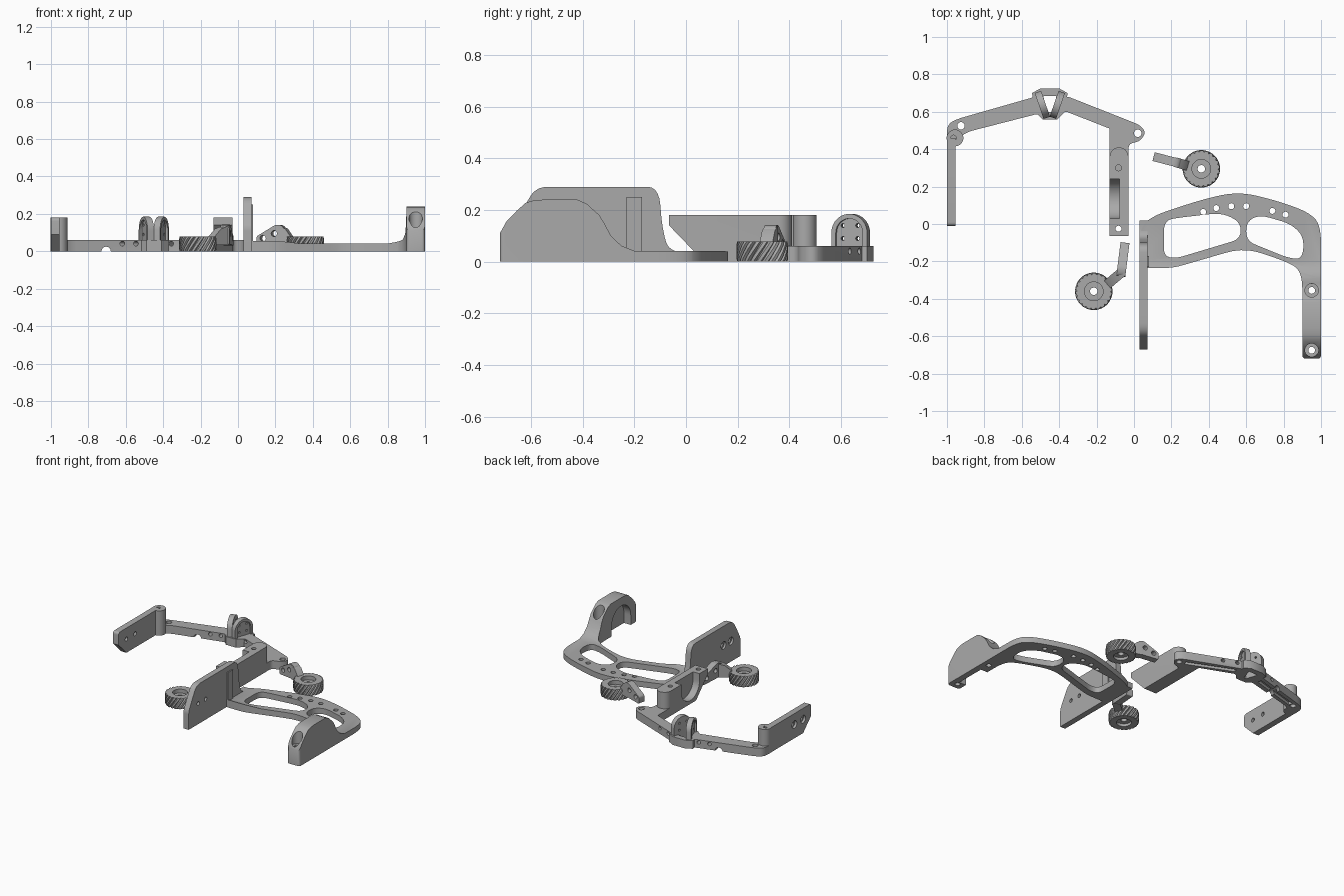
import bpy, bmesh, math
from mathutils import Matrix, Vector

if "Cube" in bpy.data.objects:
    bpy.data.objects.remove(bpy.data.objects["Cube"])

grey = bpy.data.materials.new("plain grey")
grey.diffuse_color = (0.4, 0.4, 0.4, 1)
grey.use_nodes = True
grey.node_tree.nodes["Principled BSDF"].inputs["Base Color"].default_value = grey.diffuse_color

AXES = {'x': lambda a, b, t: (t, a, b), 'y': lambda a, b, t: (a, t, b), 'z': lambda a, b, t: (a, b, t)}


def finish(name, bm, mat=None):
    bmesh.ops.recalc_face_normals(bm, faces=bm.faces)
    me = bpy.data.meshes.new(name)
    bm.to_mesh(me)
    bm.free()
    if mat:
        me.transform(mat)
    me.materials.append(grey)
    ob = bpy.data.objects.new(name, me)
    bpy.context.collection.objects.link(ob)
    return ob


def prism(name, pts, lo, hi, axis='z', mat=None):
    """Extrude a flat outline along an axis."""
    bm = bmesh.new()
    f = AXES[axis]
    low = [bm.verts.new(f(a, b, lo)) for a, b in pts]
    top = [bm.verts.new(f(a, b, hi)) for a, b in pts]
    bm.faces.new(low)
    bm.faces.new(top)
    n = len(pts)
    for i in range(n):
        j = (i + 1) % n
        bm.faces.new((low[i], low[j], top[j], top[i]))
    return finish(name, bm, mat)


def circle(a, b, r, n=28):
    return [(a + r * math.cos(2 * math.pi * i / n), b + r * math.sin(2 * math.pi * i / n)) for i in range(n)]


def arch(a, r, base, spring, n=20):
    """Door-shaped outline: straight sides with a round end."""
    s = 1 if spring > base else -1
    arc = [(a + r * math.cos(math.pi * i / n), spring + s * r * math.sin(math.pi * i / n)) for i in range(n + 1)]
    return [(a + r, base)] + arc + [(a - r, base)]


def rounded(pts, n=5):
    """Fillet each corner given as (x, y, radius)."""
    out = []
    for i, p in enumerate(pts):
        c = Vector(p[:2])
        r = p[2] if len(p) > 2 else 0
        if not r:
            out.append(tuple(c))
            continue
        d0, d1 = Vector(pts[i - 1][:2]) - c, Vector(pts[(i + 1) % len(pts)][:2]) - c
        a, b = c + d0.normalized() * min(r, d0.length * .48), c + d1.normalized() * min(r, d1.length * .48)
        for k in range(n + 1):
            t = k / n
            out.append(tuple(a * (1 - t) ** 2 + c * 2 * t * (1 - t) + b * t * t))
    return out


def boolean(ob, cutter, op='DIFFERENCE'):
    m = ob.modifiers.new("cut", 'BOOLEAN')
    m.operation, m.solver, m.object = op, 'EXACT', cutter
    bpy.context.view_layer.objects.active = ob
    bpy.ops.object.modifier_apply(modifier=m.name)
    bpy.data.objects.remove(cutter)


def cut(ob, pts, lo, hi, axis='z', mat=None):
    boolean(ob, prism("cutter", pts, lo, hi, axis, mat))


# ---- large arched frame: plan outline trimmed by the side profile of its arm
plan = rounded([(.03, -.235, .01), (.03, -.01, .1), (.12, .05, .05), (.36, .13, .1), (.56, .175, .15),
                (.78, .12, .1), (.94, .06, .08), (1, -.01, .1), (1, -.72, .02), (.9, -.72, .02),
                (.9, -.25, .1), (.81, -.2, .06), (.59, -.125, .1), (.21, -.235, .05)])
arm_side = [(-.73, -.0), (-.72, .11), (-.695, .155), (-.655, .197), (-.62, .228), (-.59, .237), (-.555, .24),
            (-.42, .24), (-.385, .225), (-.335, .18), (-.315, .147), (-.29, .1), (-.25, .062), (-.2, .042),
            (.3, .04), (.3, 0)]
frame = prism("arched_frame", plan, 0, .3)
boolean(frame, prism("trim", arm_side, 0, 1.2, 'x'), 'INTERSECT')
windows = [[(.16, .02, .06), (.25, .035, .05), (.47, .06, .06), (.57, .01, .05), (.57, -.08, .05),
            (.22, -.185, .05), (.16, -.17, .04)],
           [(.6, .01, .05), (.67, .05, .06), (.84, 0, .05), (.91, -.07, .06), (.9, -.19, .06),
            (.82, -.18, .05), (.6, -.09, .05)]]
for w in windows:
    cut(frame, rounded(w), -.1, .5)
for x, y in [(.37, .065), (.44, .085), (.52, .095), (.6, .095), (.74, .07), (.81, .05)]:
    cut(frame, circle(x, y, .016, 16), -.1, .5)
# arm screw holes with counterbores, and the arched pocket on its inner side
for y in (-.355, -.675):
    cut(frame, circle(.95, y, .018, 16), -.1, .5)
    cut(frame, circle(.95, y, .036), .12, .5)
cut(frame, arch(-.54, .11, -.1, .07), .85, .955, 'x')

# ---- tall side plate of the large frame
side = prism("tall_side_plate", rounded([(-.67, 0), (-.67, .13, .02), (-.625, .215, .03), (-.58, .29, .1),
             (-.48, .29), (-.2, .29), (-.105, .29, .13), (-.093, .143, .04), (-.07, .04, .08), (.02, .04), (.02, 0)]),
             .03, .072, 'x')
for y in (-.56, -.475):
    cut(side, circle(y, .15, .014, 16), 0, .2, 'x')
    cut(side, circle(y, .15, .028, 20), 0, .045, 'x')
prism("side_plate_rib", [(-.23, .03), (-.17, .03), (-.17, .25), (-.23, .25)], .06, .08, 'x')

# ---- small frame: angled bar with a central hub
bar = prism("angled_bar", rounded([(-1, .44), (-1, .53, .06), (-.95, .56, .04), (-.53, .68), (-.35, .68),
            (.03, .53, .03), (.065, .49, .04), (.03, .44, .04), (-.03, .43, .03), (-.03, .36), (-.13, .36),
            (-.13, .51), (-.36, .6), (-.53, .585), (-.9, .49, .04), (-.955, .44)]), 0, .06)
hub = prism("hub_base", [(-.545, .7), (-.5, .725), (-.4, .725), (-.355, .7), (-.37, .6), (-.41, .56),
            (-.49, .56), (-.53, .6)], 0, .06)
for ob in (bar, hub):
    cut(ob, [(-.485, .685), (-.415, .685), (-.432, .6), (-.468, .6)], -.1, .2)
for x, y in [(.02, .485), (-.925, .525)]:
    cut(bar, circle(x, y, .02, 16), -.1, .2)


def along(p, q):
    d = Vector(q) - Vector(p)
    return d.length, Matrix.Translation((*p, 0)) @ Matrix.Rotation(math.atan2(d.y, d.x), 4, 'Z')


# underside channels, cross holes and a small notch
for p, q, holes in [((-.9, .53), (-.55, .63), (.28, .355)), ((-.34, .638), (-.02, .5), (.0, .1))]:
    length, m = along(p, q)
    cut(bar, [(0, -.015), (length, -.015), (length, .015), (0, .015)], -.1, .022, 'z', m)
    for u in holes:
        cut(bar, circle(u, .041, .013, 14), -.15, .15, 'y', m)
cut(bar, circle(-.705, .0, .025, 16), .4, .75, 'y')

# hub tabs, splayed in a V
for name, x, ang, s in [("left", -.49, -71, -1), ("right", -.41, -109, 1)]:
    m = Matrix.Translation((x, .637, 0)) @ Matrix.Rotation(math.radians(ang), 4, 'Z')
    tab = prism(name + "_hub_tab", arch(0, .073, 0, .112), -.018, .018, 'y', m)
    cut(tab, arch(0, .055, .055, .112), min(s * .006, s * .1), max(s * .006, s * .1), 'y', m)
    for u, z in [(-.03, .09), (.03, .09), (-.03, .14), (.03, .14)]:
        cut(tab, circle(u, z, .008, 10), -.1, .1, 'y', m)

# left plate with round post
left = prism("left_plate", rounded([(-.01, .18, .02), (-.01, .09), (.08, 0), (.46, 0), (.46, .18)]), -1, -.955, 'x')
for y in (.08, .18):
    cut(left, circle(y, .1, .015, 16), -1.1, -.9, 'x')
    cut(left, circle(y, .1, .028, 20), -1.1, -.982, 'x')
post = prism("left_post", circle(-.957, .46, .045), 0, .18)
cut(post, circle(-.965, .46, .015, 16), .1, .3)

# right plate with rounded rear end and a scooped pocket
block_plan = [(-.13, -.07)] + [(-.03, -.07)] + [(-.08 + .05 * math.cos(math.pi * i / 16),
              .36 + .05 * math.sin(math.pi * i / 16)) for i in range(17)]
right = prism("right_plate", block_plan, 0, .18)
boolean(right, prism("trim", [(-.065, .25), (-.065, .14), (.07, 0), (.5, 0), (.5, .25)], -.2, .1, 'x'), 'INTERSECT')
cut(right, arch(.135, .105, .3, .13), -.2, -.078, 'x')
cut(right, circle(-.083, .3, .016, 16), .08, .3)
cut(right, circle(-.083, -.025, .016, 16), -.1, .3)


# ---- thumb wheels with slanted tread
def wheel(name, x, y):
    bm = bmesh.new()
    n, layers, rings = 88, 6, []
    for k in range(layers + 1):
        ring = []
        for i in range(n):
            a = 2 * math.pi * i / n + .55 * k / layers
            r = .089 if i % 4 == 0 else .1
            if k in (0, layers):
                r = min(r, .097)
            ring.append(bm.verts.new((x + r * math.cos(a), y + r * math.sin(a), .078 * k / layers)))
        rings.append(ring)
    for lo, hi in zip(rings, rings[1:]):
        for i in range(n):
            j = (i + 1) % n
            bm.faces.new((lo[i], lo[j], hi[j], hi[i]))
    bm.faces.new(rings[0])
    bm.faces.new(rings[-1])
    ob = finish(name, bm)
    cut(ob, circle(x, y, .02, 20), -.1, .2)
    cut(ob, circle(x, y, .05), .05, .2)
    cut(ob, circle(x, y, .05), -.1, .02)


def link(name, tip, knee, root):
    """Sloped plate with two holes, plus a stub running to the wheel."""
    length, m = along(tip, knee)
    plate = prism(name + "_plate", rounded([(0, .03, .01), (0, .08, .01), (length * .85, .145, .02),
                  (length + .02, .135, .02), (length + .02, .04)]), -.024, .024, 'y', m)
    for u, z in [(.035, .07), (length * .75, .095)]:
        cut(plate, circle(u, z, .016, 16), -.1, .1, 'y', m)
    length, m = along(knee, root)
    prism(name + "_stub", [(-.01, .035), (-.01, .14), (length * .5, .12), (length, .075), (length, .035)],
          -.026, .026, 'y', m)


wheel("rear_wheel", .36, .295)
link("rear_link", (.105, .36), (.23, .328), (.29, .31))
wheel("front_wheel", -.215, -.36)
link("front_link", (-.048, -.1), (-.068, -.26), (-.145, -.325))

# ---- smooth curved walls, keep edges crisp
for ob in bpy.context.scene.objects:
    ob.select_set(True)
    bpy.context.view_layer.objects.active = ob
bpy.ops.object.shade_smooth_by_angle(angle=math.radians(30))
